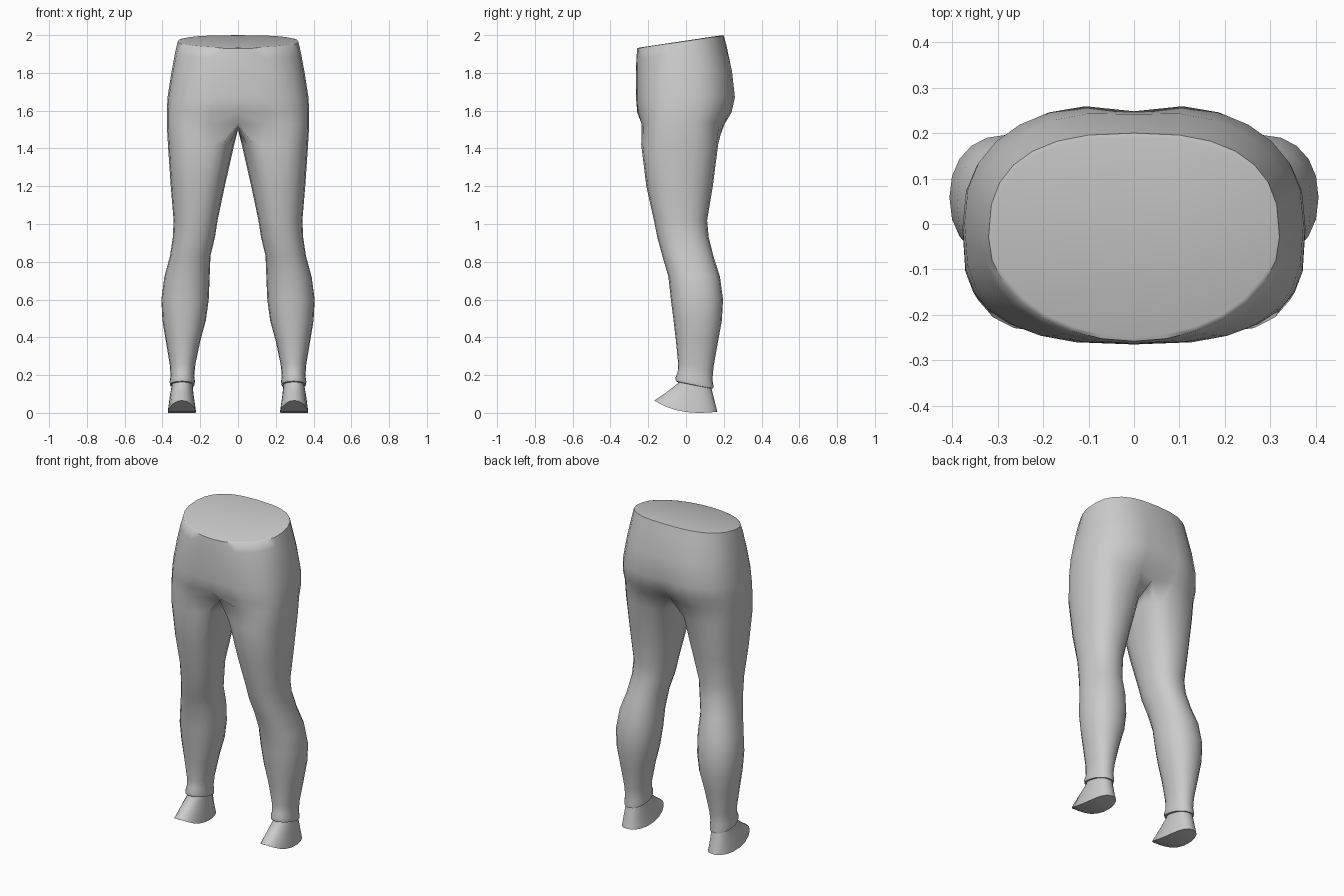
import bpy, bmesh, math

if "Cube" in bpy.data.objects:
    bpy.data.objects.remove(bpy.data.objects["Cube"])

N, OUT = 20, 14      # points per leg ring, segments on the outer side (shared with the pelvis)


def sup(v, n):
    return math.copysign(abs(v) ** (2 / n), v)


def loop_pt(a, cx, rx, yf, yb, nf, nb):
    # squarish ellipse point, a = 0 points to +x
    c, s = math.cos(a), math.sin(a)
    n = nf if s < 0 else nb
    return cx + rx * sup(c, n), (yf + yb) / 2 + (yb - yf) / 2 * sup(s, n)


def pelvis_ring(z, slope, rx, yf, yb, nf, nb, cut_f, cut_b):
    # half outline from front centre round to back centre, with creases at x = 0
    pts = []
    for i in range(OUT + 1):
        a = math.pi * (i / OUT - 0.5)
        x, y = loop_pt(a, 0, rx, yf, yb, nf, nb)
        if i in (0, OUT):
            x = 0
        w = math.exp(-(x / 0.08) ** 2)
        y += (cut_f if y < 0 else -cut_b) * w
        pts.append((x, y, z + slope * y))
    return pts


def leg_ring(z, x0, x1, yf, yb, n=2.2, slope=0.0):
    pts = []
    for i in range(N):
        a = 2 * math.pi * (i - OUT / 2) / N
        x, y = loop_pt(a, (x0 + x1) / 2, (x1 - x0) / 2, yf, yb, n, n)
        pts.append((x, y, z + slope * y))
    return pts


def finish(bm, name):
    bmesh.ops.recalc_face_normals(bm, faces=bm.faces)
    me = bpy.data.meshes.new(name)
    bm.to_mesh(me)
    bm.free()
    ob = bpy.data.objects.new(name, me)
    bpy.context.collection.objects.link(ob)
    bpy.ops.object.select_all(action='DESELECT')
    ob.select_set(True)
    bpy.context.view_layer.objects.active = ob
    bpy.ops.object.shade_smooth_by_angle(angle=math.radians(55))
    m = ob.modifiers.new("Mirror", 'MIRROR')
    m.merge_threshold = 0.001
    return ob


def bridge(bm, a, b, closed):
    n = len(a) if closed else min(len(a), len(b)) - 1
    for i in range(n):
        j = (i + 1) % len(a)
        bm.faces.new((a[i], a[j], b[j], b[i]))


# Trousers: half pelvis, crotch seam, one leg, then mirrored
pelvis = [pelvis_ring(*r) for r in (
    (1.971, .15, .308, -.248, .190, 2.0, 2.6, 0, 0),
    (1.968, .15, .320, -.258, .200, 2.0, 2.6, 0, 0),
    (1.91, .13, .333, -.263, .216, 2.2, 2.5, 0, 0),
    (1.80, .05, .353, -.265, .250, 2.5, 2.4, 0, .008),
    (1.67, 0, .373, -.265, .268, 2.8, 2.4, 0, .02),
    (1.59, 0, .377, -.258, .250, 3.0, 2.5, 0, .03),
    (1.53, 0, .377, -.240, .215, 3.3, 2.6, .05, .05))]
seam = pelvis[-1]
y_back, y_front = seam[-1][1], seam[0][1]
for k in range(1, N - OUT):
    t = k / (N - OUT)
    seam.append((0, y_back + (y_front - y_back) * t, 1.53 - .03 * math.sin(math.pi * t)))

legs = [leg_ring(*r) for r in (
    (1.42, .020, .371, -.237, .170, 2.5),
    (1.20, .070, .356, -.210, .142, 2.3),
    (1.02, .108, .341, -.170, .112),
    (0.93, .122, .345, -.152, .120),
    (0.83, .146, .360, -.125, .145),
    (0.72, .150, .390, -.093, .180),
    (0.60, .155, .406, -.080, .196),
    (0.49, .170, .400, -.066, .190),
    (0.38, .200, .382, -.053, .170),
    (0.26, .226, .361, -.042, .146, 2.2, -.1),
    (0.205, .232, .357, -.044, .140, 2.2, -.2),
    (0.175, .228, .362, -.056, .145, 2.2, -.2),
    (0.157, .230, .360, -.054, .144, 2.2, -.2),
    (0.154, .242, .348, -.040, .130, 2.2, -.2),
    (0.20, .245, .345, -.035, .125, 2.2, -.2))]

bm = bmesh.new()
rings = [[bm.verts.new(p) for p in r] for r in pelvis + legs]
for k in range(len(rings) - 1):
    bridge(bm, rings[k], rings[k + 1], k >= len(pelvis) - 1)
bm.faces.new(rings[0])      # waist cap
finish(bm, "trousers")


# Feet: flared from ankle to a rocker-shaped sole
def foot_ring(x0, x1, yf, yb, z_at, n=20):
    pts = []
    for i in range(n):
        a = 2 * math.pi * i / n - math.pi / 2
        x, y = loop_pt(a, (x0 + x1) / 2, (x1 - x0) / 2, yf, yb, 2.2, 2.4)
        pts.append((x, y, z_at((y - yf) / (yb - yf))))
    return pts


feet = [
    foot_ring(.242, .350, -.030, .125, lambda t: .21 - .03 * t),
    foot_ring(.240, .352, -.044, .136, lambda t: .155 - .03 * t),
    foot_ring(.234, .361, -.105, .150, lambda t: .108 - .04 * t),
    foot_ring(.222, .372, -.168, .166, lambda t: .003 + .072 * (1 - t) ** 3 + .012 * t ** 3)]
low = min(p[2] for p in feet[-1])
feet[-1] = [(x, y, z - low) for x, y, z in feet[-1]]

bm = bmesh.new()
rings = [[bm.verts.new(p) for p in r] for r in feet]
for k in range(len(rings) - 1):
    bridge(bm, rings[k], rings[k + 1], True)
s = rings[-1]
n = len(s)
bm.faces.new((s[0], s[1], s[n - 1]))
for i in range(1, n // 2 - 1):      # sole strips
    bm.faces.new((s[i], s[i + 1], s[n - i - 1], s[n - i]))
bm.faces.new((s[n // 2 - 1], s[n // 2], s[n // 2 + 1]))
bm.faces.new(rings[0])
finish(bm, "feet")
